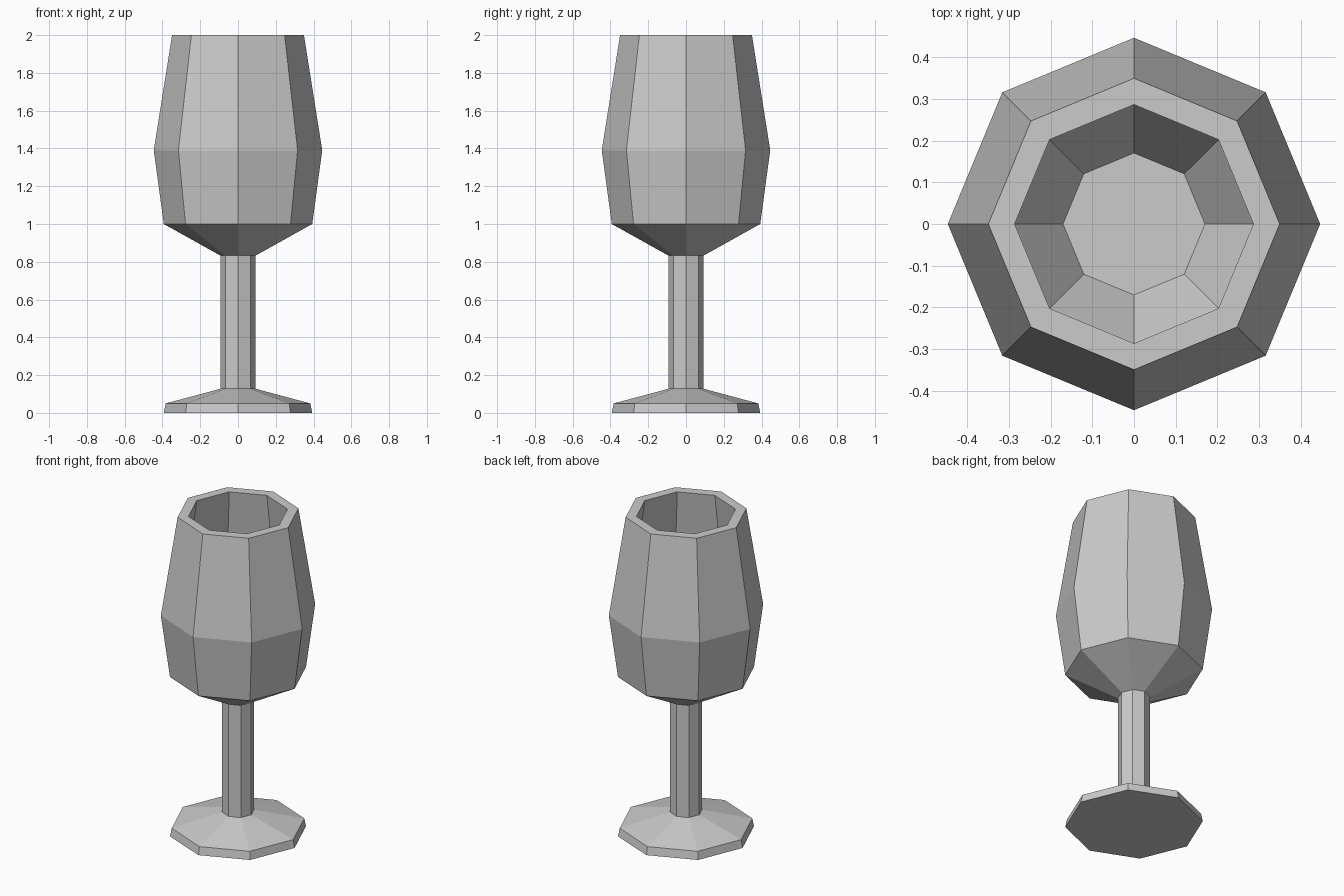
import bpy, bmesh
from math import cos, sin, tau

if "Cube" in bpy.data.objects:
    bpy.data.objects.remove(bpy.data.objects["Cube"])

SIDES = 8


def lathe(name, profile):
    """Spin a (radius, height) profile into a faceted solid, capping both ends."""
    bm = bmesh.new()
    rings = [[bm.verts.new((r * cos(tau * i / SIDES), r * sin(tau * i / SIDES), z))
              for i in range(SIDES)] for r, z in profile]
    for low, high in zip(rings, rings[1:]):
        for i in range(SIDES):
            j = (i + 1) % SIDES
            bm.faces.new((low[i], low[j], high[j], high[i]))
    bm.faces.new(rings[0][::-1])
    bm.faces.new(rings[-1])
    bmesh.ops.recalc_face_normals(bm, faces=bm.faces)
    mesh = bpy.data.meshes.new(name)
    bm.to_mesh(mesh)
    bm.free()
    obj = bpy.data.objects.new(name, mesh)
    bpy.context.collection.objects.link(obj)
    return obj


# One continuous octagonal goblet
foot = [(0.393, 0.0), (0.383, 0.05), (0.092, 0.128)]
stem_top = [(0.092, 0.832)]
bowl_outside = [(0.393, 1.0), (0.446, 1.39), (0.349, 2.0)]
bowl_inside = [(0.286, 2.0), (0.375, 1.39), (0.17, 1.06)]
lathe("goblet", foot + stem_top + bowl_outside + bowl_inside)
